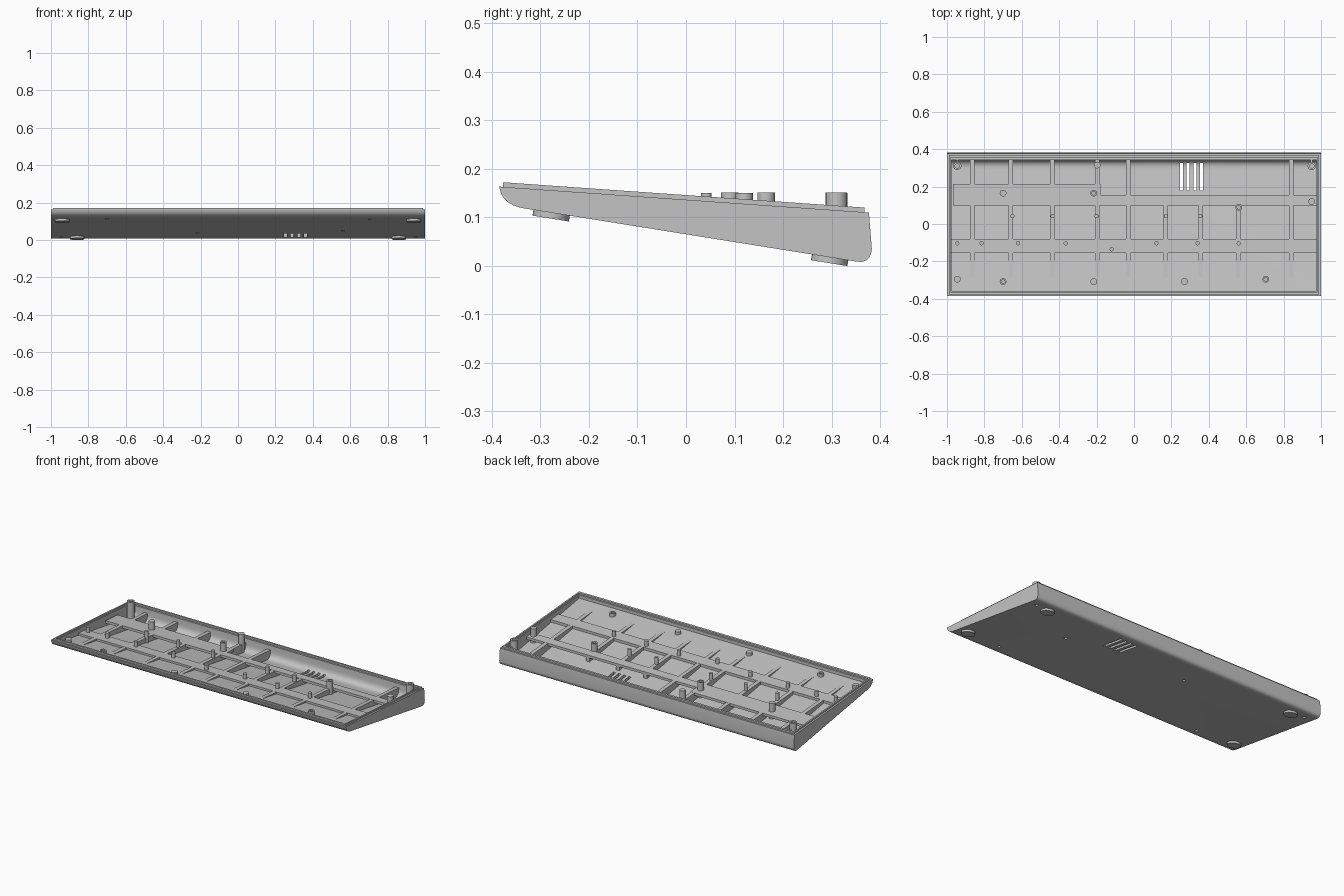
import bpy, bmesh, math
from mathutils import Vector, Matrix

cube = bpy.data.objects.get("Cube")
if cube:
    bpy.data.objects.remove(cube)

grey = bpy.data.materials.new("light_grey_plastic")
grey.use_nodes = True
colour = (0.55, 0.55, 0.55, 1)
grey.diffuse_color = colour
grey.node_tree.nodes["Principled BSDF"].inputs["Base Color"].default_value = colour


# Sloping reference heights along the depth of the case
def bottom(y): return 0.12 - 0.16 * (y + 0.345)
def floor(y): return bottom(y) + 0.02
def rim(y): return 0.163 - 0.07 * (y + 0.385)
def lip_top(y): return 0.172 - 0.07 * (y + 0.377)
def rib_top(y): return 0.13 - 0.07 * (y + 0.28)


def finish(name, bm):
    bmesh.ops.recalc_face_normals(bm, faces=bm.faces[:])
    mesh = bpy.data.meshes.new(name)
    bm.to_mesh(mesh)
    bm.free()
    ob = bpy.data.objects.new(name, mesh)
    bpy.context.collection.objects.link(ob)
    mesh.materials.append(grey)
    return ob


def smooth(ob):
    bpy.ops.object.select_all(action='DESELECT')
    ob.select_set(True)
    bpy.context.view_layer.objects.active = ob
    bpy.ops.object.shade_smooth_by_angle(angle=math.radians(35))


def prism(name, points, x0, x1):
    """Extrude a (y, z) outline along x."""
    bm = bmesh.new()
    face = bm.faces.new([bm.verts.new((x0, y, z)) for y, z in points])
    ext = bmesh.ops.extrude_face_region(bm, geom=[face])
    moved = [v for v in ext["geom"] if isinstance(v, bmesh.types.BMVert)]
    bmesh.ops.translate(bm, verts=moved, vec=(x1 - x0, 0, 0))
    return finish(name, bm)


def slab(name, x0, x1, y0, y1, low, high):
    """Prism between two sloping heights."""
    return prism(name, [(y0, low(y0)), (y1, low(y1)), (y1, high(y1)), (y0, high(y0))], x0, x1)


def lathe(name, points, x, y, steps=24):
    """Spin an (r, z) outline about a vertical axis."""
    bm = bmesh.new()
    verts = [bm.verts.new((r, 0, z)) for r, z in points]
    edges = [bm.edges.new(pair) for pair in zip(verts, verts[1:])]
    bmesh.ops.spin(bm, geom=verts + edges, cent=(0, 0, 0), axis=(0, 0, 1),
                   angle=math.tau, steps=steps)
    bmesh.ops.remove_doubles(bm, verts=bm.verts[:], dist=0.0001)
    bmesh.ops.translate(bm, verts=bm.verts[:], vec=(x, y, 0))
    return finish(name, bm)


def curve(a, b, c, steps=8):
    """Rounded corner from a to c, pulled towards b."""
    a, b, c = Vector(a), Vector(b), Vector(c)
    ts = [i / steps for i in range(steps + 1)]
    return [tuple(a * (1 - t) ** 2 + b * 2 * t * (1 - t) + c * t * t) for t in ts]


def cut(ob, cutter):
    mod = ob.modifiers.new("cut", 'BOOLEAN')
    mod.operation = 'DIFFERENCE'
    mod.solver = 'EXACT'
    mod.object = cutter
    bpy.context.view_layer.objects.active = ob
    bpy.ops.object.modifier_apply(modifier=mod.name)
    bpy.data.objects.remove(cutter)


# Wedge-shaped tray with rounded front and back lower edges
outline = curve((-0.385, rim(-0.385)), (-0.38, 0.126), (-0.335, bottom(-0.335)))
outline += curve((0.35, bottom(0.35)), (0.381, 0.003), (0.383, 0.035))
outline.append((0.377, rim(0.377)))
tray = prism("case_tray", outline, -1, 1)
cavity = [(-0.357, 0.25), (-0.357, floor(-0.357))]
cavity += curve((0.29, floor(0.29)), (0.338, floor(0.338)), (0.342, 0.075))
cavity.append((0.347, 0.25))
cut(tray, prism("cavity_cutter", cavity, -0.975, 0.975))

# Vent slots
for i in range(4):
    x = 0.255 + 0.035 * i
    cut(tray, slab("vent_cutter", x - 0.008, x + 0.008, 0.178, 0.325,
                   lambda y: -0.1, lambda y: 0.09))

# Screw posts and their holes through the underside
screw_posts = [(-0.945, 0.31, 0.022), (0.95, 0.31, 0.022), (-0.7, -0.308, 0.018),
               (-0.215, 0.165, 0.018), (0.56, 0.09, 0.018), (0.705, -0.295, 0.018)]
for x, y, r in screw_posts:
    z = floor(y)
    cut(tray, lathe("screw_cutter", [(0, z - 0.06), (0.01, z - 0.06),
                                     (0.01, z - 0.002), (0, z - 0.002)], x, y))
    top = 0.151
    depth = min(0.03, (top - z) * 0.6)
    smooth(lathe("screw_post", [(0, z - 0.004), (r, z - 0.004), (r, top), (r * 0.55, top),
                                (r * 0.55, top - depth), (0, top - depth)], x, y))
smooth(tray)

# Raised inner lip around the rim
bm = bmesh.new()
rings = []
for hx, y0, y1, height in ((0.99, -0.377, 0.368, rim), (0.99, -0.377, 0.368, lip_top),
                           (0.981, -0.364, 0.356, lip_top), (0.981, -0.364, 0.356, rim)):
    corners = [(-hx, y0), (hx, y0), (hx, y1), (-hx, y1)]
    rings.append([bm.verts.new((x, y, height(y))) for x, y in corners])
for a, b in zip(rings, rings[1:] + rings[:1]):
    for i in range(4):
        j = (i + 1) % 4
        bm.faces.new((a[i], a[j], b[j], b[i]))
finish("rim_lip", bm)

# Ribs running front to back
def under_floor(y): return floor(y) - 0.006
long_ribs = [-0.865, -0.66, -0.437, -0.197, -0.03, 0.84]
short_ribs = [0.17, 0.357, 0.558]
for x in long_ribs + short_ribs:
    back = 0.35 if x in long_ribs else 0.154
    slab("support_rib", x - 0.012, x + 0.012, -0.3, back, under_floor, rib_top)
for x in (-0.945, 0.95):
    slab("corner_rib", x - 0.005, x + 0.005, 0.325, 0.35, under_floor, rim)

# Plates lying across the ribs
def plate_low(y): return rib_top(y) - 0.015
def plate_high(y): return rib_top(y) + 0.0005
for name, x0, x1, y0, y1 in (("front_plate", -0.976, 0.976, -0.155, -0.08),
                             ("back_right_plate", -0.968, -0.18, 0.1, 0.215),
                             ("back_left_plate", -0.18, 0.976, 0.1, 0.155)):
    slab(name, x0, x1, y0, y1, plate_low, plate_high)

# Plain standing posts, large and small
large = [(-0.7, 0.165), (-0.197, 0.315), (0.95, 0.12), (-0.945, -0.295),
         (-0.215, -0.308), (0.27, -0.308)]
small = [(x, 0.042) for x in (-0.65, -0.435, -0.2, 0.17, 0.355)]
small += [(x, -0.103) for x in (-0.945, -0.815, -0.62, -0.365, 0.12, 0.34, 0.56)]
small.append((-0.12, -0.135))
for name, spots, r, top in (("support_post", large, 0.018, 0.15), ("locating_pin", small, 0.011, 0.15)):
    for x, y in spots:
        z = floor(y) - 0.004
        smooth(lathe(name, [(0, z), (r, z), (r, top), (0, top)], x, y))

# Round feet square to the sloping underside
tilt = Matrix.Rotation(math.atan(-0.16), 4, 'X')
for x, y in ((0.94, -0.277), (0.86, 0.297)):
    for side in (-1, 1):
        foot = lathe("round_foot", [(0, 0.004), (0.038, 0.004), (0.038, -0.012), (0, -0.012)], 0, 0, 32)
        foot.data.transform(Matrix.Translation((side * x, y, bottom(y))) @ tilt)
        smooth(foot)
